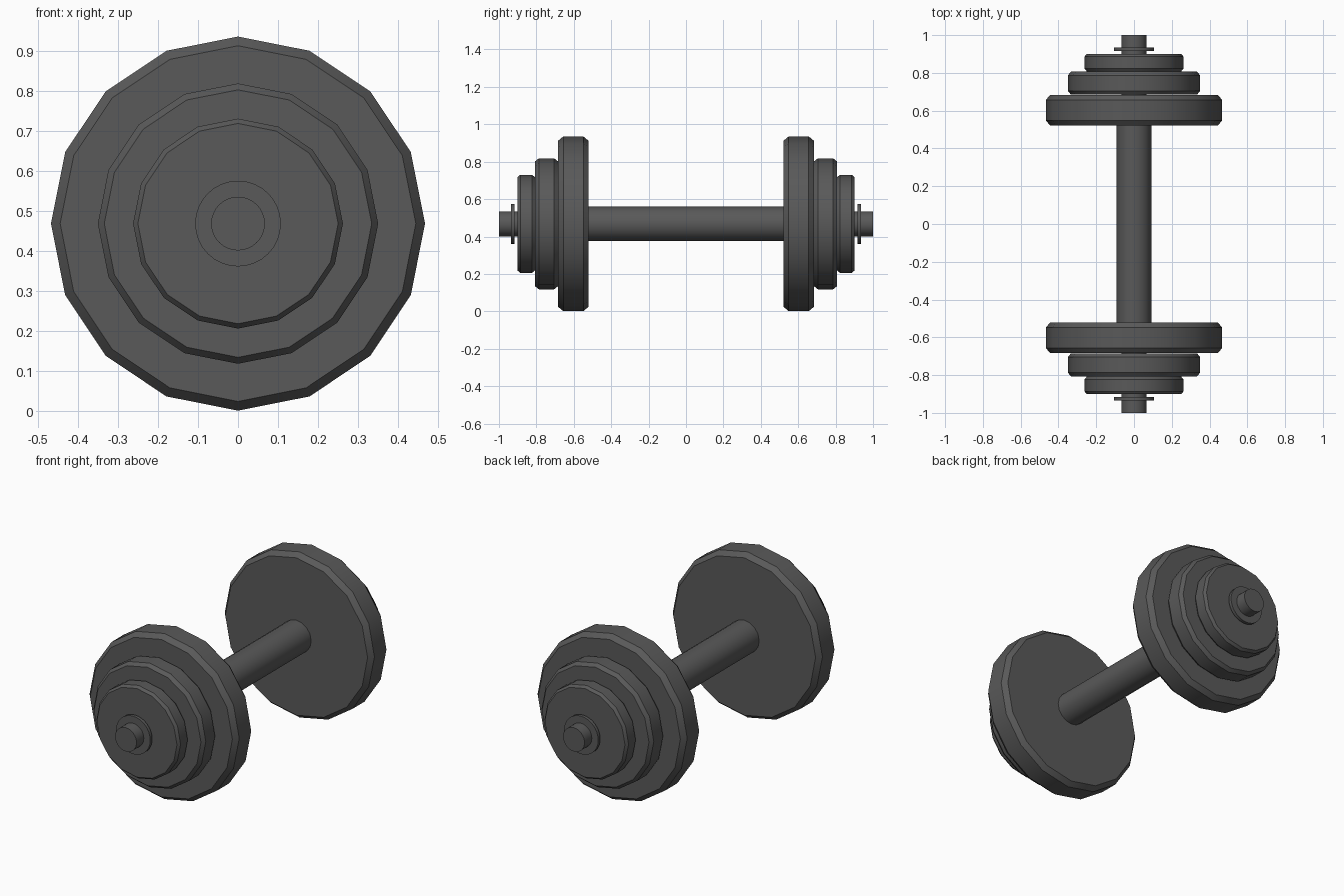
import bpy, bmesh, math

if "Cube" in bpy.data.objects:
    bpy.data.objects.remove(bpy.data.objects["Cube"])

CZ = 0.468  # height of the bar axis

iron = bpy.data.materials.new("dark_iron")
iron.diffuse_color = (0.1, 0.1, 0.1, 1)
iron.use_nodes = True
iron.node_tree.nodes["Principled BSDF"].inputs["Base Color"].default_value = iron.diffuse_color


def lathe(name, profile, sides):
    """Revolve a (y, radius) profile about the bar axis and cap both ends."""
    bm = bmesh.new()
    rings = []
    for y, r in profile:
        ring = []
        for i in range(sides):
            a = 2 * math.pi * i / sides
            ring.append(bm.verts.new((r * math.sin(a), y, CZ + r * math.cos(a))))
        rings.append(ring)
    for r0, r1 in zip(rings, rings[1:]):
        for i in range(sides):
            j = (i + 1) % sides
            bm.faces.new((r0[i], r0[j], r1[j], r1[i]))
    bm.faces.new(rings[0])
    bm.faces.new(rings[-1])
    bmesh.ops.recalc_face_normals(bm, faces=bm.faces)
    mesh = bpy.data.meshes.new(name)
    bm.to_mesh(mesh)
    bm.free()
    mesh.materials.append(iron)
    ob = bpy.data.objects.new(name, mesh)
    bpy.context.collection.objects.link(ob)
    bpy.ops.object.select_all(action='DESELECT')
    ob.select_set(True)
    bpy.context.view_layer.objects.active = ob
    bpy.ops.object.shade_smooth_by_angle(angle=math.radians(35))
    return ob


def plate(name, y0, y1, r, chamfer_y, chamfer_r, side):
    """Weight plate with chamfered rim on both faces."""
    pts = [(y0, r - chamfer_r), (y0 + chamfer_y, r),
           (y1 - chamfer_y, r), (y1, r - chamfer_r)]
    lathe(name, [(side * y, rad) for y, rad in pts], 16)


# Bar and thicker grip
lathe("bar", [(-1.0, 0.067), (1.0, 0.067)], 32)
lathe("grip", [(-0.525, 0.092), (0.525, 0.092)], 16)

# Three plates and a thin collar at each end
for label, s in (("front", -1), ("back", 1)):
    plate(label + "_large_plate", 0.521, 0.684, 0.467, 0.028, 0.023, s)
    plate(label + "_medium_plate", 0.685, 0.807, 0.350, 0.020, 0.016, s)
    plate(label + "_small_plate", 0.808, 0.901, 0.262, 0.015, 0.012, s)
    lathe(label + "_collar", [(s * 0.917, 0.107), (s * 0.935, 0.107)], 32)
